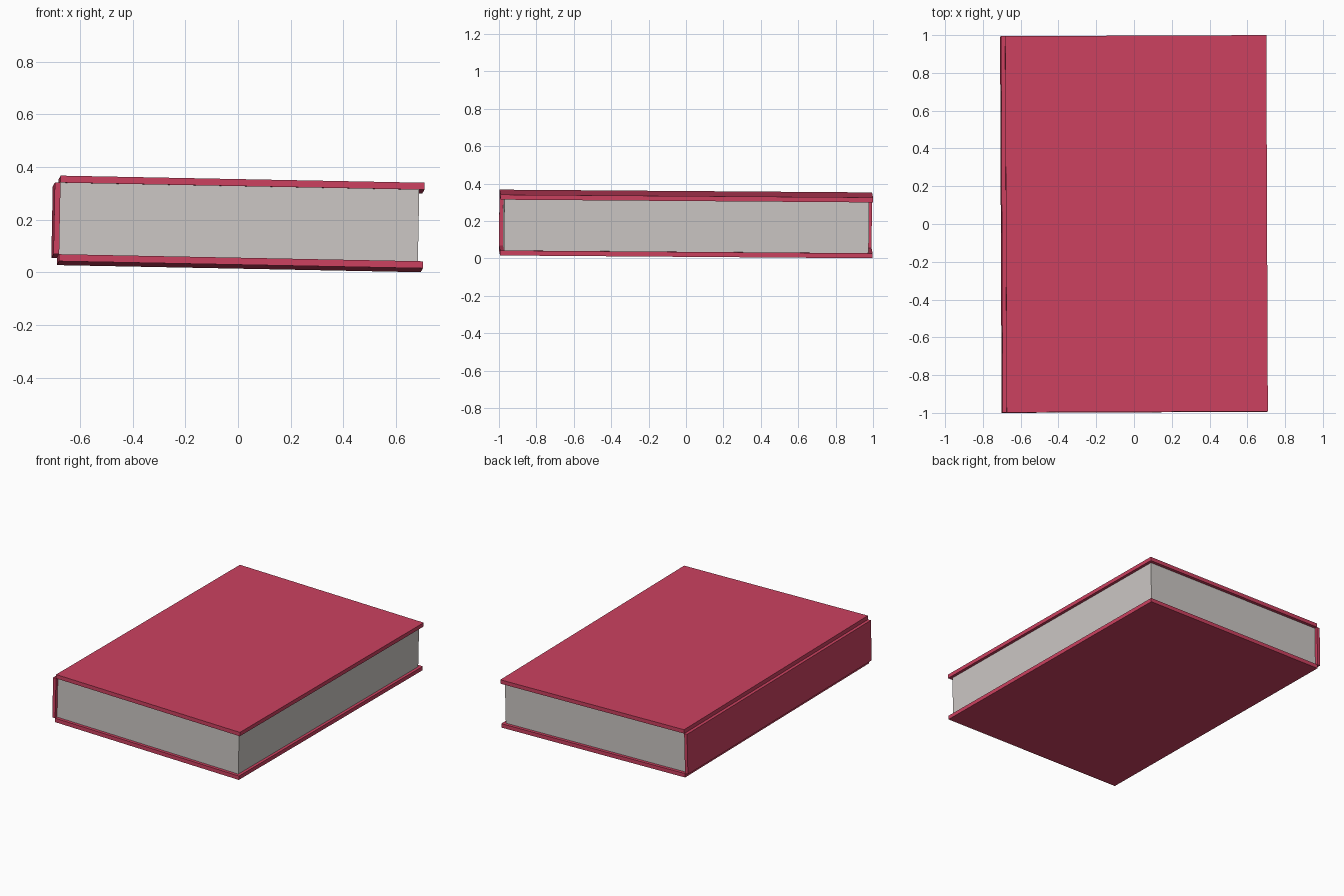
import bpy
from mathutils import Euler, Matrix, Vector

if "Cube" in bpy.data.objects:
    bpy.data.objects.remove(bpy.data.objects["Cube"])


def make_material(name, color):
    mat = bpy.data.materials.new(name)
    mat.use_nodes = True
    mat.diffuse_color = color
    mat.node_tree.nodes["Principled BSDF"].inputs["Base Color"].default_value = color
    return mat


cover_red = make_material("cover red", (0.604, 0.053, 0.117, 1))
paper_grey = make_material("paper grey", (0.604, 0.571, 0.552, 1))

# The closed book lies very slightly tilted and turned
LEAN = (Matrix.Translation((0, 0, 0.184))
        @ Euler((-0.0075, 0.0195, 0.004)).to_matrix().to_4x4())


def add_box(name, low, high, mat):
    low, high = Vector(low), Vector(high)
    bpy.ops.mesh.primitive_cube_add(size=1)
    box = bpy.context.object
    box.name = name
    box.data.transform(Matrix.Translation((low + high) / 2)
                       @ Matrix.Diagonal((*(high - low), 1)))
    box.matrix_world = LEAN
    box.data.materials.append(mat)


HINGE, EDGE = -0.681, 0.7015   # cover extent across
LENGTH = 0.996                 # half length of the boards
INNER, OUTER = 0.136, 0.1625   # half heights of page block and whole book

# Boards
add_box("top_cover", (HINGE, -LENGTH, INNER), (EDGE, LENGTH, OUTER), cover_red)
add_box("bottom_cover", (HINGE, -LENGTH, -OUTER), (EDGE, LENGTH, -INNER), cover_red)

# Spine board fits between the covers along the hinge side
add_box("spine", (-0.7025, -LENGTH, -INNER), (HINGE, LENGTH, INNER), cover_red)

# Page block set back from the board edges
add_box("pages", (HINGE, -0.975, -INNER), (0.682, 0.975, INNER), paper_grey)
